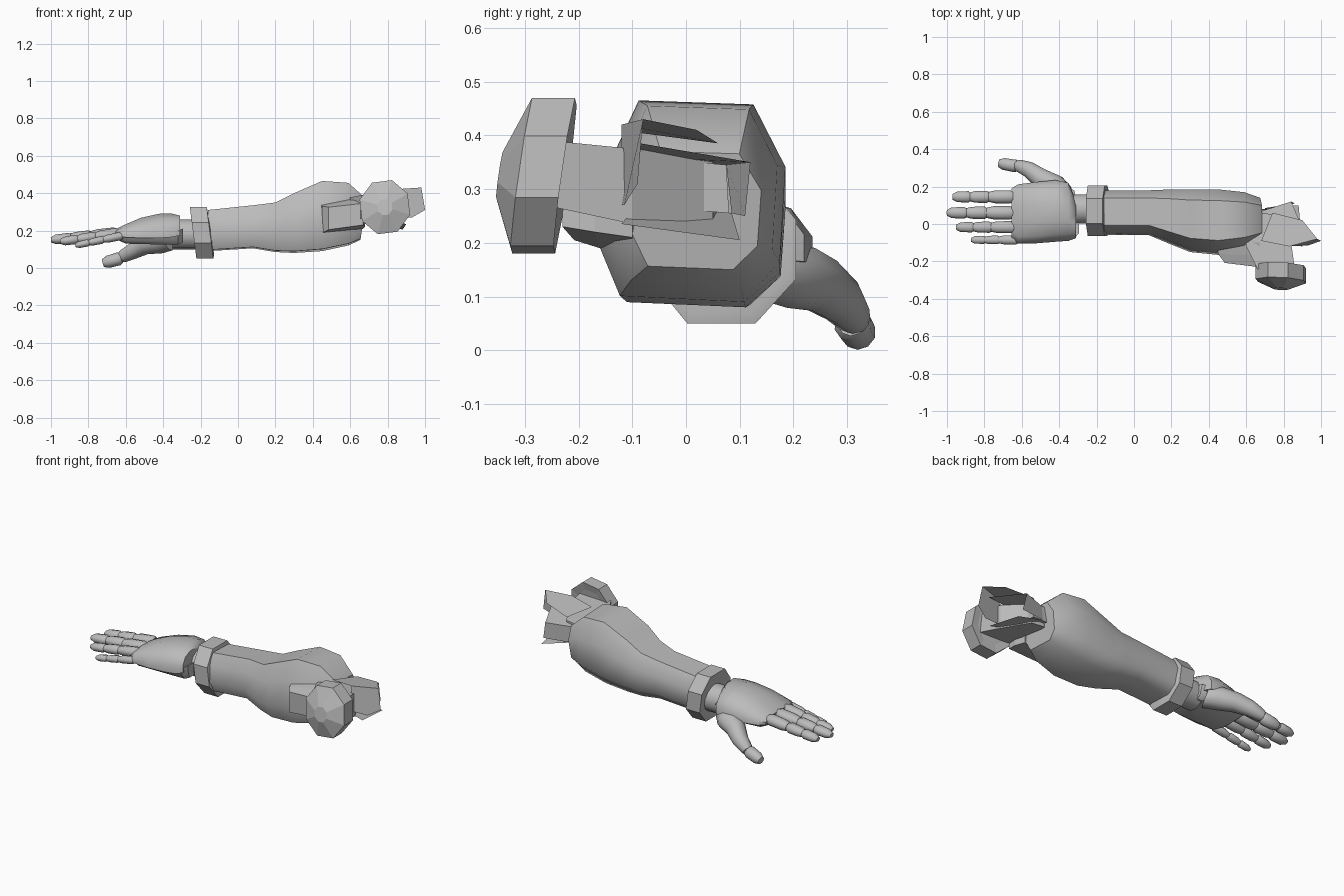
import bpy, bmesh, math
from mathutils import Vector

cube = bpy.data.objects.get("Cube")
if cube:
    bpy.data.objects.remove(cube, do_unlink=True)

GREY = (0.5, 0.5, 0.5, 1)
metal = bpy.data.materials.new("plain grey")
metal.use_nodes = True
metal.diffuse_color = GREY
metal.node_tree.nodes["Principled BSDF"].inputs["Base Color"].default_value = GREY


def finish(name, bm, smooth=None, closed=True):
    if closed:
        bmesh.ops.recalc_face_normals(bm, faces=bm.faces)
    mesh = bpy.data.meshes.new(name)
    bm.to_mesh(mesh)
    bm.free()
    mesh.materials.append(metal)
    ob = bpy.data.objects.new(name, mesh)
    bpy.context.collection.objects.link(ob)
    if smooth:
        bpy.ops.object.select_all(action='DESELECT')
        ob.select_set(True)
        bpy.context.view_layer.objects.active = ob
        bpy.ops.object.shade_smooth_by_angle(angle=math.radians(smooth))
    return ob


def loft(name, rings, smooth=None):
    """Skin a list of equal rings and cap both ends."""
    bm = bmesh.new()
    loops = [[bm.verts.new(p) for p in ring] for ring in rings]
    n = len(loops[0])
    for a, b in zip(loops, loops[1:]):
        for i in range(n):
            j = (i + 1) % n
            bm.faces.new((a[i], a[j], b[j], b[i]))
    bm.faces.new(loops[0])
    bm.faces.new(loops[-1])
    return finish(name, bm, smooth)


def sheet(name, points):
    bm = bmesh.new()
    bm.faces.new([bm.verts.new(p) for p in points])
    return finish(name, bm, closed=False)


def box_ring(x, y0, y1, z0, z1, shape, lean=0):
    """Place a unit cross-section between the given limits at x."""
    return [(x - lean * (v - 0.5), y0 + u * (y1 - y0), z0 + v * (z1 - z0)) for u, v in shape]


def tube_ring(centre, axis, ry, rz, sides=10):
    axis = Vector(axis).normalized()
    side = axis.cross(Vector((0, 0, 1))).normalized()
    up = side.cross(axis)
    return [Vector(centre) + side * ry * math.cos(a) + up * rz * math.sin(a)
            for a in (2 * math.pi * (i + 0.5) / sides for i in range(sides))]


def segment(name, start, end, r0, r1, flat=0.85, tip=0.75):
    """Rounded finger bone."""
    start, end = Vector(start), Vector(end)
    steps = ((0, 0.75), (0.14, 1), (0.75, 1), (1, tip))
    loft(name, [tube_ring(start.lerp(end, t), end - start,
                          k * (r0 + (r1 - r0) * t), k * flat * (r0 + (r1 - r0) * t))
                for t, k in steps], 50)


# Forearm shell
ARM = [(.22, 1), (.83, .98), (1, .67), (.97, .2), (.78, 0), (.12, .03), (0, .3), (.08, .72)]
arm = [(-.16, -.06, .18, .09, .31), (.08, -.06, .18, .105, .335), (.2, -.11, .185, .085, .35),
       (.3, -.15, .185, .08, .40), (.45, -.165, .185, .09, .465), (.59, -.14, .17, .12, .455),
       (.67, -.1, .14, .15, .37)]
loft("forearm", [box_ring(*s, ARM, -.03 if i == 6 else 0) for i, s in enumerate(arm)], 50)

# Wrist cuff and joint
CUFF = [(.25, 1), (.75, 1), (1, .7), (1, .3), (.72, 0), (.25, 0), (0, .3), (0, .7)]
cuff = [(-.235, -.045, .18, .075, .30), (-.24, -.065, .205, .05, .325),
        (-.15, -.065, .205, .05, .325), (-.145, -.05, .19, .07, .305)]
loft("wrist_cuff", [box_ring(*s, CUFF, .035) for s in cuff], 35)
loft("wrist", [tube_ring((x, .08, .18), (1, 0, 0), .08, .08, 14) for x in (-.35, -.2)], 50)

# Hand: domed back plate over a flat palm
BACK = [(0, 0), (0, .4), (.12, .8), (.35, 1), (.65, 1), (.88, .8), (1, .4), (1, 0)]
back = [(-.655, -.07, .19, .17, .205), (-.62, -.105, .212, .165, .225), (-.52, -.103, .225, .16, .268),
        (-.42, -.095, .235, .16, .29), (-.35, -.09, .22, .165, .29), (-.31, -.075, .12, .175, .28)]
loft("hand_back", [box_ring(*s, BACK) for s in back], 50)
PALM = [(0, 1), (.06, .3), (.15, 0), (.85, 0), (.94, .3), (1, 1)]
palm = [(-.645, -.07, .19, .15, .18), (-.6, -.1, .205, .13, .18), (-.4, -.09, .22, .125, .18),
        (-.32, -.08, .18, .125, .2), (-.295, -.05, .08, .135, .21)]
loft("palm", [box_ring(*s, PALM) for s in palm], 35)

# Four fingers of three bones each: y, root x, tip x, drop, radius
fingers = {"index": (.145, -.66, -.97, .035, .037), "middle": (.06, -.66, -1.0, .035, .038),
           "ring": (-.017, -.65, -.95, .045, .034), "little": (-.085, -.63, -.87, .05, .026)}
for label, (y, root, tip, drop, r) in fingers.items():
    z = .185 if label != "little" else .17
    joints = [Vector((root + (tip - root) * t, y, z - drop * t)) for t in (-.05, .37, .69, 1)]
    for i in range(3):
        segment(f"{label}_finger_bone_{i + 1}", joints[i], joints[i + 1],
                r * (1 - .06 * i), r * (.96 - .1 * i), tip=.55 if i == 2 else .8)

# Thumb
thumb = [((-.37, .15, .15), .06), ((-.42, .2, .14), .065), ((-.5, .245, .125), .055),
         ((-.56, .29, .092), .045), ((-.61, .31, .066), .036), ((-.63, .32, .055), .026)]
loft("thumb_base", [tube_ring(c, (-.8, .5, -.35), r, r) for c, r in thumb], 50)
segment("thumb_tip", (-.622, .308, .053), (-.72, .325, .026), .036, .032, 1, .7)

# Elbow bracket on the front side of the forearm
bracket = [[(.45, -.1, .18), (.67, -.1, .21), (.67, -.1, .38), (.44, -.1, .35)],
           [(.455, -.16, .19), (.68, -.17, .22), (.67, -.17, .37), (.45, -.16, .33)],
           [(.485, -.208, .205), (.67, -.23, .23), (.665, -.23, .345), (.485, -.208, .325)]]
loft("elbow_bracket", bracket)

# Elbow link between forearm and side disc
link = [(.6, .05), (.68, .06), (.75, .05), (.84, -.1), (.86, -.24), (.66, -.24), (.6, -.12)]
loft("elbow_link", [[(x, y, z + .03 * (y < -.2) * (z < .3) - .1 * y * (z > .3)) for x, y in link]
                    for z in (.235, .365)])

# Side disc: eight-sided slab with a shallow outer cap, leaning slightly
def disc_ring(y, k):
    ring = []
    for i in range(8):
        a = math.pi * (i + .5) / 4 + .12
        dx, dz = .14 * k * math.cos(a), .15 * k * math.sin(a)
        ring.append((.785 + dx, y + .14 * dz - .05 * dx, .325 + dz))
    return ring


loft("elbow_disc", [disc_ring(y, k) for y, k in ((-.23, .7), (-.225, 1), (-.305, 1), (-.347, .3))])

# Broken open sleeve past the elbow
sheet("sleeve_top", [(.68, -.09, .405), (.83, -.12, .42), (.98, -.08, .43), (.9, .02, .41), (.74, .06, .385)])
sheet("sleeve_roof", [(.7, -.09, .36), (.93, -.085, .385), (.84, .12, .35), (.7, .075, .345)])
sheet("sleeve_back_wall", [(.7, .075, .345), (.84, .12, .35), (.86, .11, .25), (.7, .085, .255)])
sheet("sleeve_floor", [(.7, -.09, .27), (.9, -.12, .235), (.88, .1, .205), (.7, .085, .255)])
sheet("sleeve_spike", [(.83, -.12, .42), (.98, -.08, .43), (1.0, -.09, .31), (.93, -.115, .27), (.82, -.12, .27)])
loft("sleeve_core", [[(x, -.09, .27), (x, .08, .255), (x, .075, .345), (x, -.09, .36)] for x in (.62, .76)])
